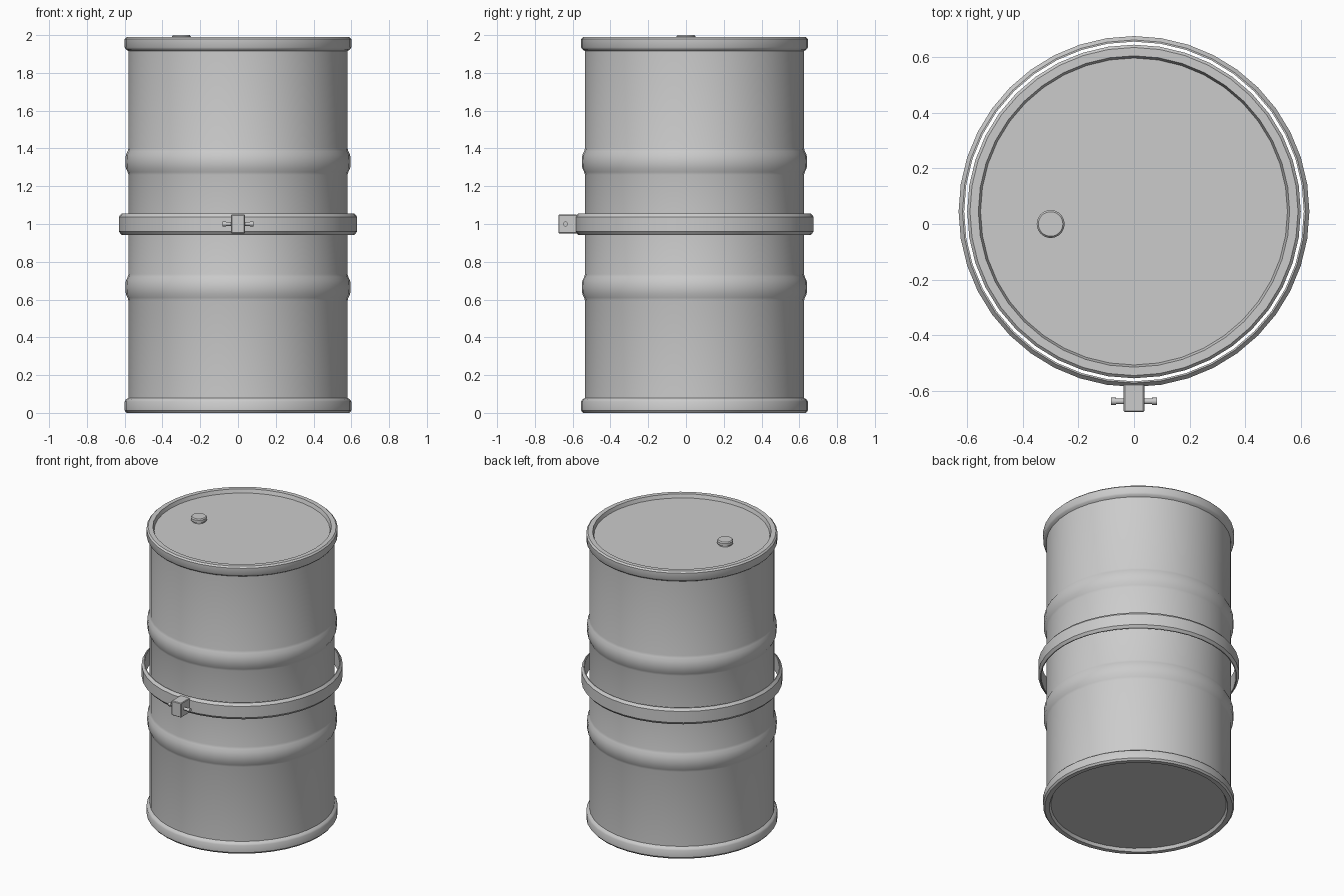
import bpy, bmesh, math
from mathutils import Matrix

if "Cube" in bpy.data.objects:
    bpy.data.objects.remove(bpy.data.objects["Cube"])

CY = 0.045      # barrel axis offset in y
SEG = 40


def finish(name, bm, angle=35):
    bmesh.ops.recalc_face_normals(bm, faces=bm.faces)
    mesh = bpy.data.meshes.new(name)
    bm.to_mesh(mesh)
    bm.free()
    ob = bpy.data.objects.new(name, mesh)
    bpy.context.collection.objects.link(ob)
    bpy.ops.object.select_all(action='DESELECT')
    ob.select_set(True)
    bpy.context.view_layer.objects.active = ob
    bpy.ops.object.shade_smooth_by_angle(angle=math.radians(angle))
    return ob


def lathe(name, profile, closed=False, x=0, y=CY, angle=35):
    """Revolve an (r, z) profile; r = 0 ends become poles."""
    bm = bmesh.new()
    vs = [bm.verts.new((r, 0, z)) for r, z in profile]
    pairs = list(zip(vs, vs[1:])) + ([(vs[-1], vs[0])] if closed else [])
    edges = [bm.edges.new(p) for p in pairs]
    bmesh.ops.spin(bm, geom=vs + edges, cent=(0, 0, 0), axis=(0, 0, 1),
                   angle=2 * math.pi, steps=SEG, use_duplicate=False)
    bmesh.ops.remove_doubles(bm, verts=bm.verts, dist=1e-4)
    bmesh.ops.translate(bm, verts=bm.verts, vec=(x, y, 0))
    return finish(name, bm, angle)


def rib(z):
    """Rolling hoop swelling centred on height z."""
    return [(0.58, z - 0.07), (0.584, z - 0.055), (0.594, z - 0.035),
            (0.596, z), (0.594, z + 0.035), (0.584, z + 0.055), (0.58, z + 0.07)]


# barrel: recessed base, chimes, two ribs, recessed lid
lathe("barrel_body",
      [(0, 0.02), (0.55, 0.02), (0.56, 0), (0.59, 0), (0.6, 0.012), (0.6, 0.06),
       (0.594, 0.07), (0.58, 0.08)]
      + rib(0.665) + rib(1.33)
      + [(0.58, 1.915), (0.594, 1.925), (0.6, 1.935), (0.6, 1.98), (0.59, 1.99),
         (0.56, 1.99), (0.552, 1.965), (0, 1.965)])

# bung cap on the lid
lathe("bung_cap", [(0, 1.96), (0.042, 1.96), (0.042, 1.972), (0.05, 1.975),
                   (0.05, 1.993), (0.044, 2.0), (0, 2.0)], x=-0.3, y=0)

# clamp band round the middle
lathe("clamp_band", [(0.611, 0.943), (0.617, 0.943), (0.631, 0.96), (0.631, 1.038),
                     (0.617, 1.055), (0.611, 1.055)], closed=True)

# clamp lug at the front
bm = bmesh.new()
bmesh.ops.create_cube(bm, size=1, matrix=Matrix.Translation((0, -0.626, 1.0))
                      @ Matrix.Diagonal((0.074, 0.1, 0.1, 1)))
bmesh.ops.bevel(bm, geom=bm.edges[:], offset=0.004, segments=1, affect='EDGES')
finish("clamp_lug", bm, 20)

# bolt through the lug, with slightly thicker ends
bm = bmesh.new()
for r, length, x in ((0.010, 0.15, 0), (0.013, 0.018, -0.073), (0.013, 0.018, 0.073)):
    bmesh.ops.create_cone(bm, cap_ends=True, segments=12, radius1=r, radius2=r, depth=length,
                          matrix=Matrix.Translation((x, -0.638, 1.0))
                          @ Matrix.Rotation(math.pi / 2, 4, 'Y'))
finish("clamp_bolt", bm)
